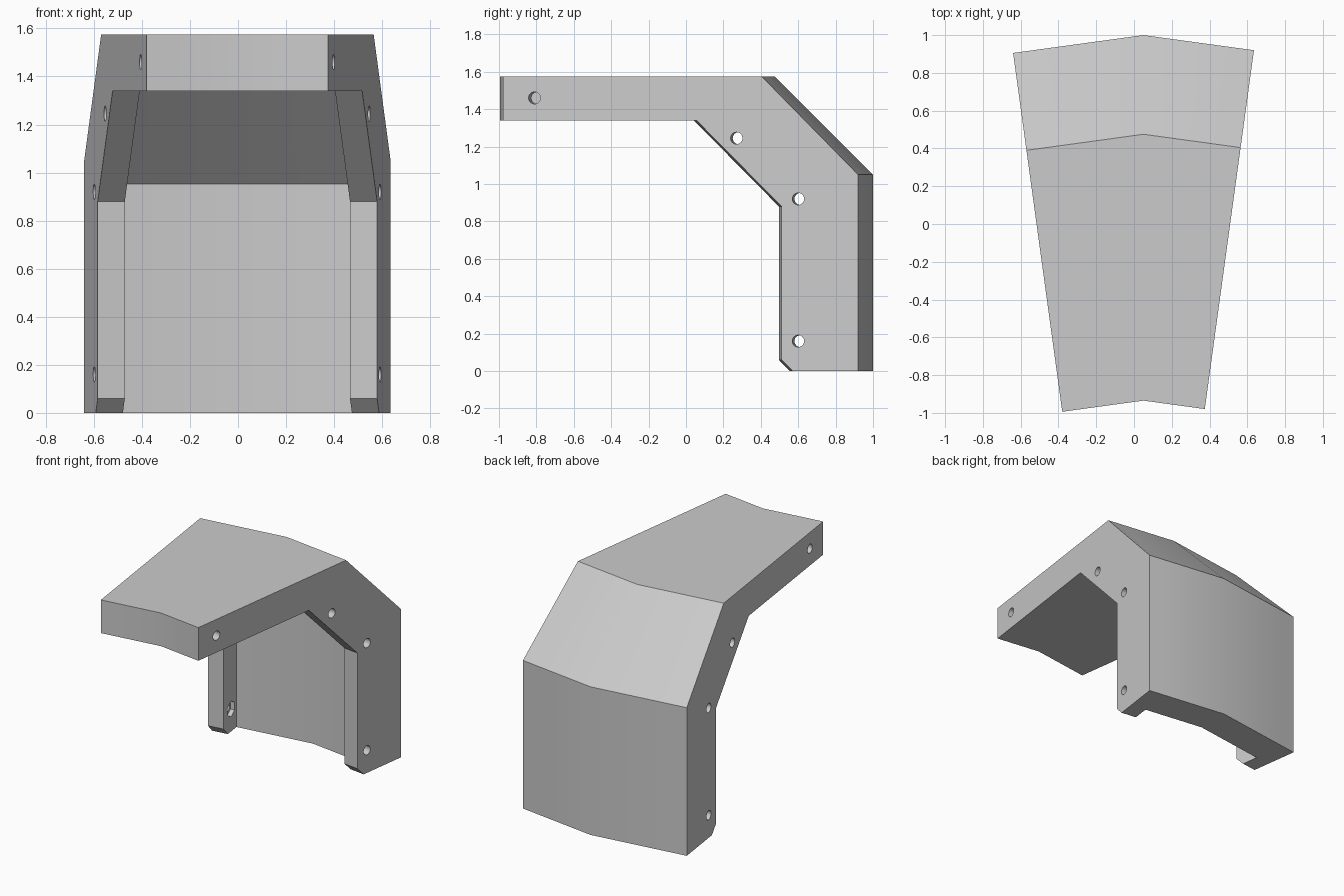
import bpy
import bmesh
import math
from mathutils import Matrix, Vector

if "Cube" in bpy.data.objects:
    bpy.data.objects.remove(bpy.data.objects["Cube"], do_unlink=True)

TAPER = 0.137                       # slope of the sides and of the shallow fold
FOLD_X = 0.05                       # position of the fold line
HALF_WIDTH = {1: 0.509, -1: 0.516}  # side distance at y = 0
LEG = 0.115                         # thickness of the side legs

grey = bpy.data.materials.new("light grey")
grey.use_nodes = True
colour = (0.6, 0.6, 0.6, 1)
grey.diffuse_color = colour
grey.node_tree.nodes["Principled BSDF"].inputs["Base Color"].default_value = colour

# Profile points along the fold: (y, z)
profile = {
    "front_low": (-0.935, 1.34), "front_top": (-0.935, 1.575),
    "ridge": (0.475, 1.575), "eave": (1.0, 1.05), "back_low": (1.0, 0),
    "wall_low": (0.765, 0), "wall_top": (0.765, 0.953), "slope_top": (0.378, 1.34),
    "toe_back": (0.643, 0), "toe": (0.583, 0.06), "knee": (0.583, 0.88),
    "rim_top": (0.12, 1.34),
}
outer = ["front_low", "front_top", "ridge", "eave", "back_low", "wall_low"]
toe = ["toe_back", "toe", "knee", "rim_top"]
shell_loop = outer + ["wall_top", "slope_top", "rim_top"]
leg_loop = outer + toe
leg_inside = ["wall_low"] + toe + ["slope_top", "wall_top"]

bm = bmesh.new()


def column(side, inset, names):
    """Profile vertices where the folded sheet meets one side plane (side 0 = fold)."""
    verts = {}
    for name in names:
        y, z = profile[name]
        x = FOLD_X
        if side:
            reach = HALF_WIDTH[side] - inset + TAPER * (y + TAPER * side * FOLD_X)
            x = side * reach / (1 + TAPER ** 2)
            y -= TAPER * abs(x - FOLD_X)
        verts[name] = bm.verts.new((x, y, z))
    return verts


def loft(a, b, loop):
    for p, q in zip(loop, loop[1:] + loop[:1]):
        bm.faces.new((a[p], a[q], b[q], b[p]))


# Folded shell with a leg along each side
middle = column(0, 0, shell_loop)
for side in (1, -1):
    inner = column(side, LEG, list(profile))
    edge = column(side, 0, leg_loop)
    loft(middle, inner, shell_loop)
    loft(inner, edge, leg_loop)
    bm.faces.new([edge[n] for n in leg_loop])
    bm.faces.new([inner[n] for n in leg_inside])
bmesh.ops.recalc_face_normals(bm, faces=bm.faces)


def make_object(name, source):
    mesh = bpy.data.meshes.new(name)
    source.to_mesh(mesh)
    source.free()
    mesh.materials.append(grey)
    obj = bpy.data.objects.new(name, mesh)
    bpy.context.collection.objects.link(obj)
    return obj


cover = make_object("angled_cover", bm)

# Screw holes square to each side, with hexagonal nut pockets inside the legs
cut = bmesh.new()


def drill(side, y, z, radius, start, end, sides):
    axis = Vector((side, -TAPER, 0)).normalized()
    centre = Vector((side * (HALF_WIDTH[side] + TAPER * y), y, z))
    place = Matrix.Translation(centre - axis * (start + end) / 2)
    turn = axis.to_track_quat("Z", "Y").to_matrix().to_4x4()
    bmesh.ops.create_cone(cut, cap_ends=True, segments=sides, radius1=radius,
                          radius2=radius, depth=end - start, matrix=place @ turn)


for side in (1, -1):
    drill(side, -0.81, 1.46, 0.032, -0.05, 0.1, 24)
    for y, z in ((0.27, 1.245), (0.6, 0.92), (0.6, 0.16)):
        drill(side, y, z, 0.032, -0.05, 0.17, 24)
        drill(side, y, z, 0.055, 0.085, 0.2, 6)
cutter = make_object("hole_cutter", cut)
cutter.hide_render = True

holes = cover.modifiers.new("holes", "BOOLEAN")
holes.operation = "DIFFERENCE"
holes.solver = "EXACT"
holes.use_self = True
holes.object = cutter

bpy.ops.object.select_all(action="DESELECT")
cover.select_set(True)
bpy.context.view_layer.objects.active = cover
bpy.ops.object.modifier_apply(modifier=holes.name)
bpy.data.objects.remove(cutter, do_unlink=True)
bpy.ops.object.shade_smooth_by_angle(angle=math.radians(30))
